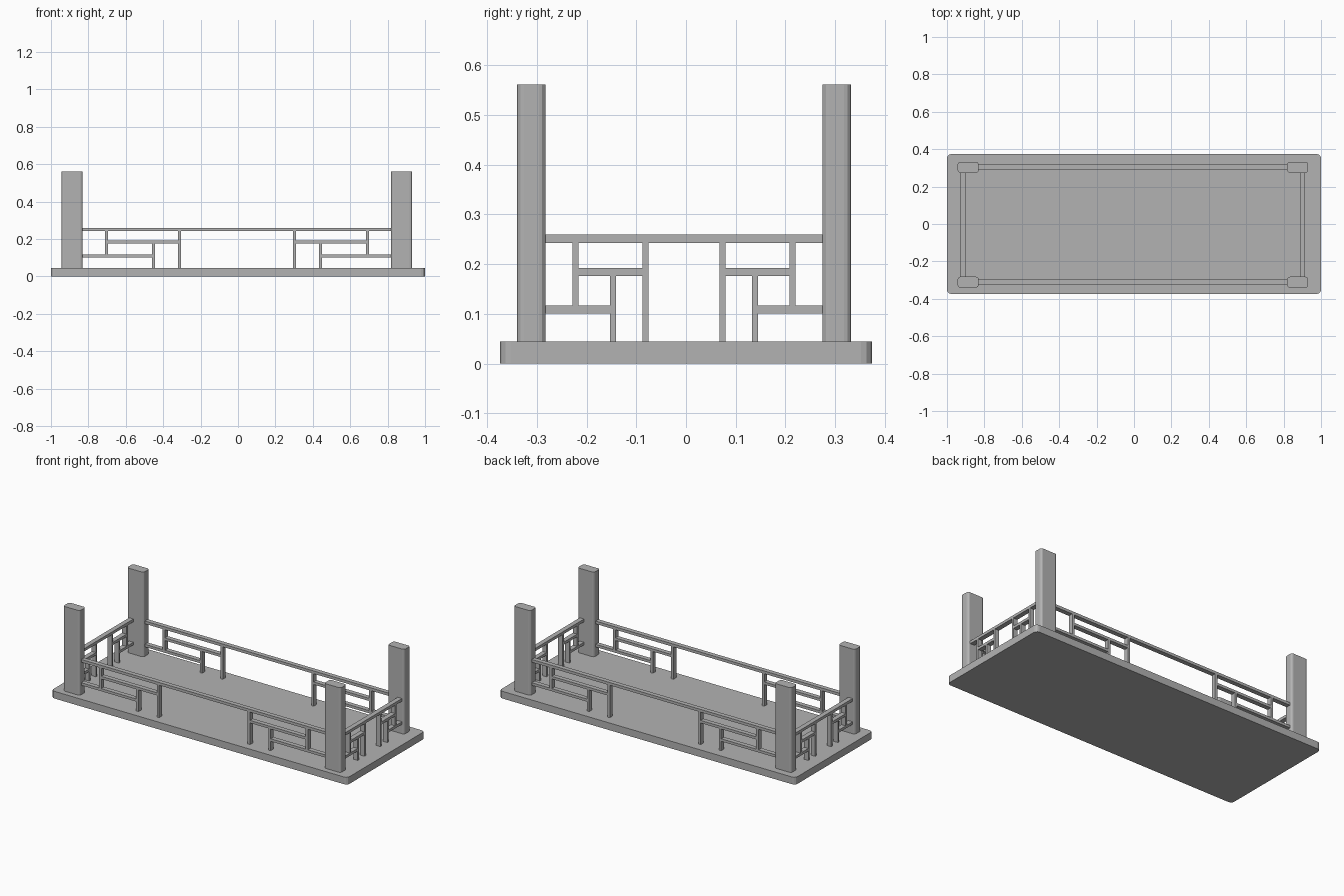
import bpy, bmesh
from mathutils import Vector

if "Cube" in bpy.data.objects:
    bpy.data.objects.remove(bpy.data.objects["Cube"])

grey = bpy.data.materials.new("plain_grey")
grey.diffuse_color = (0.45, 0.45, 0.45, 1)
grey.use_nodes = True
grey.node_tree.nodes["Principled BSDF"].inputs["Base Color"].default_value = grey.diffuse_color

DX, DY = -0.006, -0.004          # slight offset of the posts and railings on the base
POST_X, POST_Y = 0.881, 0.307    # post centres


def block(name, x, y, z, radius=0.0):
    """Box from (min, max) ranges, with optionally rounded upright edges."""
    bm = bmesh.new()
    bmesh.ops.create_cube(bm, size=1)
    size = Vector((x[1] - x[0], y[1] - y[0], z[1] - z[0]))
    for v in bm.verts:
        v.co = Vector(c * s for c, s in zip(v.co, size))
    if radius:
        upright = [e for e in bm.edges
                   if abs(e.verts[0].co.z - e.verts[1].co.z) > 1e-4]
        bmesh.ops.bevel(bm, geom=upright, offset=radius, segments=3,
                        profile=0.5, affect='EDGES')
    mesh = bpy.data.meshes.new(name)
    bm.to_mesh(mesh)
    bm.free()
    mesh.materials.append(grey)
    ob = bpy.data.objects.new(name, mesh)
    ob.location = (sum(x) / 2, sum(y) / 2, sum(z) / 2)
    bpy.context.collection.objects.link(ob)
    return ob


# Base slab
block("base", (-1, 1), (-0.374, 0.374), (0, 0.044), 0.022)

# Corner posts
for sx in (-1, 1):
    for sy in (-1, 1):
        cx, cy = sx * POST_X + DX, sy * POST_Y + DY
        block("corner_post", (cx - 0.056, cx + 0.056),
              (cy - 0.029, cy + 0.029), (0.04, 0.561), 0.014)


def railing(side, along_x, cross, depth, reach, outer, middle, inner, bar):
    """Fretwork railing, mirrored about its middle.
    outer, middle, inner: distances of the three uprights from the middle."""
    h = bar / 2

    def piece(name, a, b, z0, z1):
        run = (a, b)
        off = (cross - depth / 2, cross + depth / 2)
        if along_x:
            block(name, (a + DX, b + DX), (off[0] + DY, off[1] + DY), (z0, z1))
        else:
            block(name, (off[0] + DX, off[1] + DX), (a + DY, b + DY), (z0, z1))

    piece(side + "_top_rail", -reach, reach, 0.242, 0.259)
    for s in (-1, 1):
        def mirrored(name, a, b, z0, z1):
            lo, hi = sorted((s * a, s * b))
            piece(side + name, lo, hi, z0, z1)
        mirrored("_inner_upright", inner - h, inner + h, 0.04, 0.245)
        mirrored("_middle_upright", middle - h, middle + h, 0.04, 0.182)
        mirrored("_outer_upright", outer - h, outer + h, 0.11, 0.245)
        mirrored("_upper_bar", inner, outer, 0.176, 0.192)
        mirrored("_lower_bar", middle, reach, 0.101, 0.117)


# Long railings at front and back, short railings at left and right
for s, side in ((-1, "front"), (1, "back")):
    railing(side, True, s * POST_Y, 0.028, 0.84, 0.698, 0.446, 0.307, 0.016)
for s, side in ((-1, "left"), (1, "right")):
    railing(side, False, s * 0.907, 0.029, 0.29, 0.218, 0.143, 0.077, 0.012)
